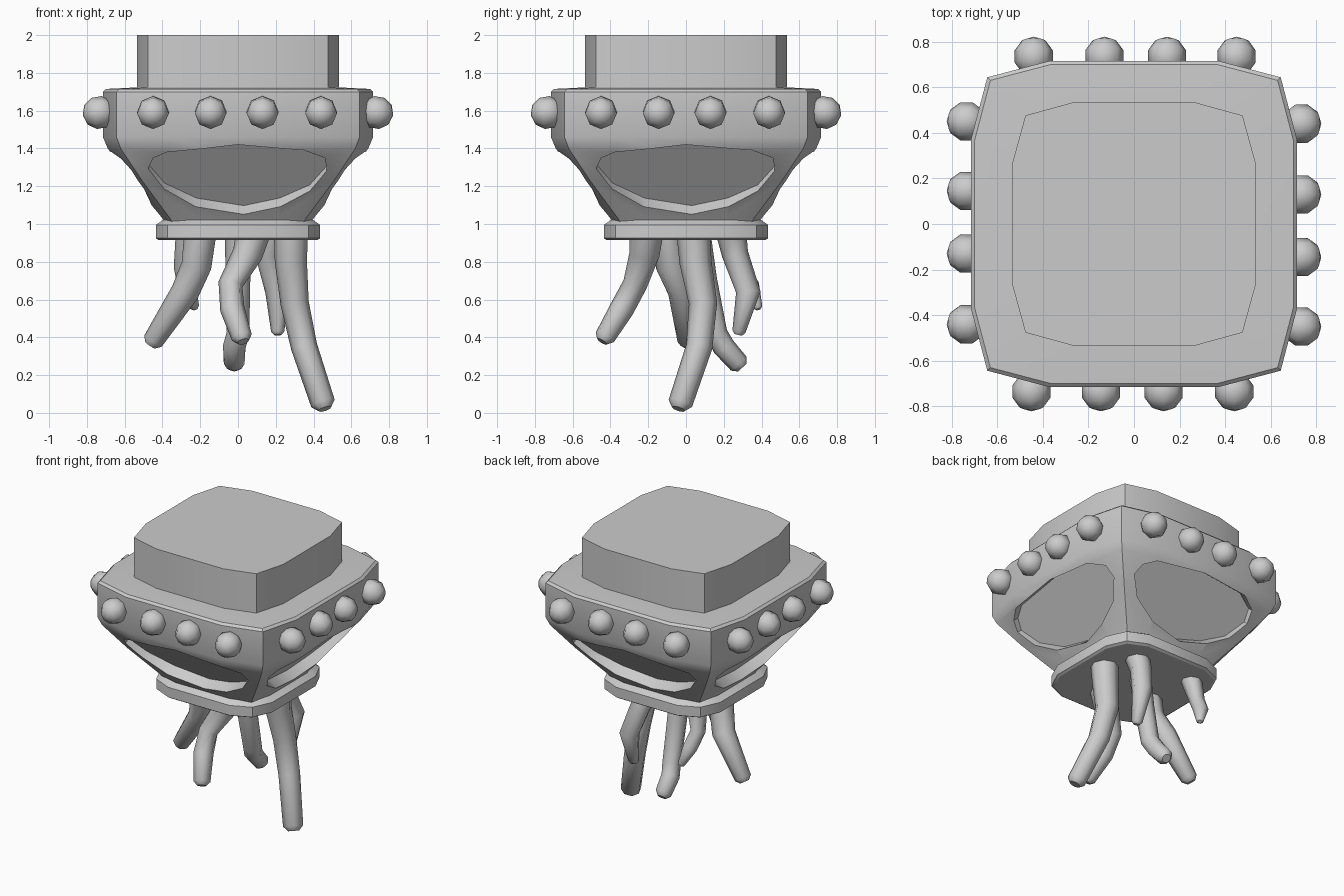
import bpy, bmesh, math
from mathutils import Vector, Matrix

cube = bpy.data.objects.get("Cube")
if cube:
    bpy.data.objects.remove(cube, do_unlink=True)

grey = bpy.data.materials.new("plain grey")
grey.use_nodes = True
COLOR = (0.6, 0.6, 0.6, 1)
grey.diffuse_color = COLOR
grey.node_tree.nodes["Principled BSDF"].inputs["Base Color"].default_value = COLOR


def finish(name, bm):
    bmesh.ops.recalc_face_normals(bm, faces=bm.faces)
    mesh = bpy.data.meshes.new(name)
    bm.to_mesh(mesh)
    bm.free()
    mesh.materials.append(grey)
    obj = bpy.data.objects.new(name, mesh)
    bpy.context.collection.objects.link(obj)
    return obj


def activate(obj):
    bpy.ops.object.select_all(action='DESELECT')
    obj.select_set(True)
    bpy.context.view_layer.objects.active = obj


def smooth(obj, degrees=30):
    activate(obj)
    bpy.ops.object.shade_smooth_by_angle(angle=math.radians(degrees))


def loft(name, rings):
    """Skin a list of equal point rings and close both ends."""
    bm = bmesh.new()
    rows = [[bm.verts.new(p) for p in ring] for ring in rings]
    n = len(rows[0])
    for a, b in zip(rows, rows[1:]):
        for i in range(n):
            j = (i + 1) % n
            bm.faces.new((a[i], a[j], b[j], b[i]))
    bm.faces.new(rows[0])
    bm.faces.new(rows[-1])
    return finish(name, bm)


def soft_square(half, z, mid=0.52, corner=0.9):
    """Twelve-sided square with bowed sides."""
    side = [(half, -mid * half), (half, mid * half), (corner * half, corner * half)]
    points = []
    for k in range(4):
        turn = Matrix.Rotation(k * math.pi / 2, 3, 'Z')
        points += [turn @ Vector((x, y, z)) for x, y in side]
    return points


# Body: upright band that funnels down to the collar
body = loft("body", [soft_square(h, z) for h, z in (
    (0.37, 0.98), (0.40, 1.03), (0.565, 1.23), (0.69, 1.40), (0.715, 1.46),
    (0.715, 1.70), (0.70, 1.715), (0.5, 1.725))])

# Four recessed oval mouths cut square to the sloping sides
outline = [(-0.475, 1.27), (-0.45, 1.33), (-0.37, 1.375), (0, 1.41), (0.35, 1.385),
           (0.46, 1.33), (0.47, 1.26), (0.38, 1.16), (0.22, 1.09), (0.03, 1.05),
           (-0.22, 1.09), (-0.39, 1.17)]
along = Vector((0, -0.63, 0.777))
outward = Vector((0, -0.777, -0.63))
centre = Vector((0, -0.565, 1.23))
for k in range(4):
    turn = Matrix.Rotation(k * math.pi / 2, 3, 'Z')
    rings = [[turn @ (centre + Vector((x, 0, 0)) + along * ((z - 1.23) / 0.777) + outward * d)
              for x, z in outline] for d in (-0.075, 0.15)]
    cutter = loft("mouth_cutter", rings)
    cutter.hide_render = True
    activate(body)
    mod = body.modifiers.new("mouth", 'BOOLEAN')
    mod.operation, mod.solver, mod.object = 'DIFFERENCE', 'EXACT', cutter
    bpy.ops.object.modifier_apply(modifier=mod.name)
    bpy.data.objects.remove(cutter, do_unlink=True)
smooth(body)

# Block on top and collar plate beneath
smooth(loft("top_block", [soft_square(0.535, z, 0.49, 0.89) for z in (1.71, 2.0)]))
smooth(loft("collar_plate", [soft_square(h, z, 0.55, 0.86) for h, z in (
    (0.42, 0.915), (0.435, 0.925), (0.435, 0.995), (0.40, 1.02))]))

# Row of four studs on every side
for k in range(4):
    for i, x in enumerate((-0.45, -0.145, 0.13, 0.44)):
        bm = bmesh.new()
        place = (Matrix.Rotation(k * math.pi / 2, 4, 'Z')
                 @ Matrix.Translation((x, -0.735, 1.59))
                 @ Matrix.Rotation(math.radians(100), 4, 'X'))
        bmesh.ops.create_uvsphere(bm, u_segments=8, v_segments=5, radius=0.088, matrix=place)
        smooth(finish(f"stud_{k + 1}_{i + 1}", bm), 60)


def tentacle(name, path, radii, sides=8):
    """Tapering bent tube with a blunt tip."""
    path = [Vector(p) for p in path]
    last = (path[-1] - path[-2]).normalized()
    path.append(path[-1] + last * radii[-1] * 0.5)
    radii = list(radii) + [radii[-1] * 0.55]
    rings = []
    for i, p in enumerate(path):
        ahead = path[min(i + 1, len(path) - 1)] - p
        behind = p - path[max(i - 1, 0)]
        tangent = (ahead.normalized() + behind.normalized()).normalized()
        u = tangent.cross(Vector((0, 1, 0))).normalized()
        v = tangent.cross(u)
        rings.append([p + radii[i] * (u * math.cos(a) + v * math.sin(a))
                      for a in (2 * math.pi * s / sides for s in range(sides))])
    smooth(loft(name, rings), 50)


# Six dangling tentacles
tentacle("tentacle_right", [(-0.2, -0.1, 0.95), (-0.22, -0.08, 0.78), (-0.28, -0.02, 0.64),
                            (-0.45, 0.01, 0.38)], (0.085, 0.08, 0.075, 0.055))
tentacle("tentacle_front", [(0.08, -0.21, 0.95), (0.05, -0.22, 0.84), (-0.04, -0.27, 0.68),
                            (-0.03, -0.34, 0.55), (0.02, -0.43, 0.4)],
         (0.09, 0.08, 0.065, 0.065, 0.055))
tentacle("tentacle_left", [(0.28, 0.04, 0.95), (0.28, 0.05, 0.8), (0.3, 0.09, 0.58),
                           (0.35, 0.07, 0.35), (0.45, -0.03, 0.05)],
         (0.09, 0.085, 0.075, 0.07, 0.065))
tentacle("tentacle_middle", [(0.0, 0.06, 0.95), (0.0, 0.1, 0.7), (0.0, 0.16, 0.42),
                             (-0.02, 0.2, 0.35), (-0.02, 0.28, 0.26)],
         (0.07, 0.065, 0.06, 0.06, 0.055))
tentacle("tentacle_back_left", [(0.18, 0.24, 0.95), (0.16, 0.26, 0.84), (0.21, 0.33, 0.64),
                                (0.21, 0.28, 0.43)], (0.08, 0.07, 0.065, 0.035))
tentacle("tentacle_back_right", [(-0.26, 0.25, 0.95), (-0.29, 0.28, 0.77), (-0.27, 0.34, 0.67),
                                 (-0.23, 0.38, 0.56)], (0.07, 0.05, 0.05, 0.025))
